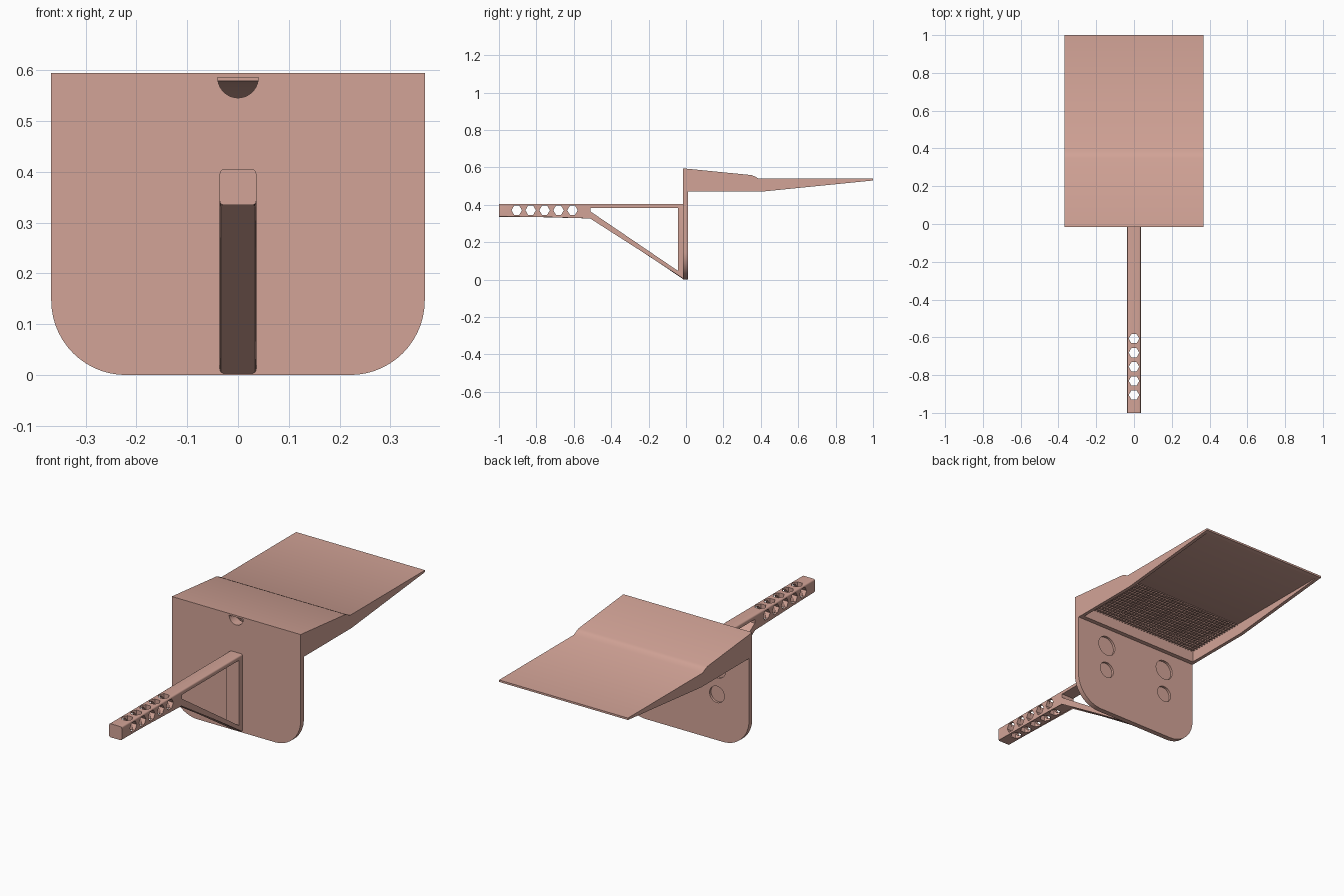
import bpy, bmesh
from math import sin, cos, pi

if "Cube" in bpy.data.objects:
    bpy.data.objects.remove(bpy.data.objects["Cube"])

mat = bpy.data.materials.new("salmon_plastic")
mat.diffuse_color = (0.65, 0.37, 0.31, 1)
mat.use_nodes = True
mat.node_tree.nodes["Principled BSDF"].inputs["Base Color"].default_value = mat.diffuse_color


def finish(name, bm):
    bmesh.ops.recalc_face_normals(bm, faces=bm.faces)
    me = bpy.data.meshes.new(name)
    bm.to_mesh(me)
    bm.free()
    me.materials.append(mat)
    ob = bpy.data.objects.new(name, me)
    bpy.context.collection.objects.link(ob)
    return ob


def prism_into(bm, pts, axis, lo, hi):
    """Extrude a 2D outline along an axis (outline uses the other two axes in order)."""
    def place(u, v, t):
        return {"x": (t, u, v), "y": (u, t, v), "z": (u, v, t)}[axis]
    a = [bm.verts.new(place(u, v, lo)) for u, v in pts]
    b = [bm.verts.new(place(u, v, hi)) for u, v in pts]
    bm.faces.new(a)
    bm.faces.new(b[::-1])
    n = len(pts)
    for i in range(n):
        j = (i + 1) % n
        bm.faces.new((a[i], b[i], b[j], a[j]))


def prisms(name, outlines, axis, lo, hi):
    bm = bmesh.new()
    for pts in outlines:
        prism_into(bm, pts, axis, lo, hi)
    return finish(name, bm)


def arc(cu, cv, r, a0, a1, n):
    return [(cu + r * cos(a0 + (a1 - a0) * i / n), cv + r * sin(a0 + (a1 - a0) * i / n))
            for i in range(n + 1)]


def ring(cu, cv, r, n, start=0.0):
    return arc(cu, cv, r, start, start + 2 * pi, n)[:-1]


def cut(ob, cutter):
    m = ob.modifiers.new("cut", 'BOOLEAN')
    m.operation, m.solver, m.object = 'DIFFERENCE', 'EXACT', cutter
    apply_all(ob)
    bpy.data.objects.remove(cutter)


def apply_all(ob):
    bpy.ops.object.select_all(action='DESELECT')
    bpy.context.view_layer.objects.active = ob
    ob.select_set(True)
    for m in list(ob.modifiers):
        bpy.ops.object.modifier_apply(modifier=m.name)


def smooth(ob):
    apply_all(ob)
    bpy.ops.object.shade_smooth_by_angle(angle=0.5)


W, R = 0.368, 0.147          # half width, corner radius
FRONT, BACK = -0.015, 0.012  # plate faces

# Back plate with rounded lower corners and four round recesses behind
outline = ([(W, 0.47), (-W, 0.47)] + arc(-W + R, R, R, pi, 1.5 * pi, 14)
           + arc(W - R, R, R, 1.5 * pi, 2 * pi, 14))
plate = prisms("back_plate", [outline], "y", FRONT, BACK)
recesses = [ring(s * 0.185, z, r, 32) for s in (-1, 1) for z, r in ((0.373, 0.052), (0.236, 0.042))]
cut(plate, prisms("recess_cutter", recesses, "y", 0.0, 0.05))
smooth(plate)

# Tray: tapered shell, hollow and open underneath
tray = prisms("tray_shell", [[(FRONT, 0.595), (0.35, 0.559), (0.365, 0.553), (0.39, 0.54),
                              (1, 0.54), (1, 0.53), (0.4, 0.47), (FRONT, 0.47)]], "x", -W, W)
cut(tray, prisms("cavity_cutter", [[(0.035, 0.4), (0.98, 0.4), (0.98, 0.531), (0.38, 0.531),
                                    (0.345, 0.55), (0.035, 0.582)]], "x", -W + 0.018, W - 0.018))
# Half-round opening at the front
cut(tray, prisms("opening_cutter", [arc(0, 0.586, 0.04, pi, 2 * pi, 20)], "y", -0.05, 0.06))
smooth(tray)

# Fine grille under the raised part of the tray
bm = bmesh.new()
bmesh.ops.create_grid(bm, x_segments=40, y_segments=18, size=0.5)
for v in bm.verts:
    v.co = (v.co.x * 0.71, 0.205 + v.co.y * 0.35, 0.53)
cells = list(bm.faces)
bmesh.ops.inset_individual(bm, faces=cells, thickness=0.004)
bmesh.ops.delete(bm, geom=cells, context='FACES')
grille = finish("tray_grille", bm)
sol = grille.modifiers.new("thickness", 'SOLIDIFY')
sol.thickness, sol.offset = 0.007, 0
apply_all(grille)

# Arm with diagonal brace
A = 0.036
bm = bmesh.new()
prism_into(bm, [(-1, 0.335), (-1, 0.405), (-0.012, 0.405), (-0.012, 0.001), (-0.51, 0.335)],
           "x", -A, A)
long_edges = [e for e in bm.edges
              if abs(e.verts[0].co.x - e.verts[1].co.x) < 1e-5
              and abs(e.verts[0].co.y - e.verts[1].co.y) > 0.1]
bmesh.ops.bevel(bm, geom=long_edges, offset=0.008, segments=4, profile=0.5, affect='EDGES')
arm = finish("braced_arm", bm)
cut(arm, prisms("brace_gap_cutter", [[(-0.51, 0.384), (-0.043, 0.384), (-0.043, 0.047),
                                      (-0.51, 0.364)]], "x", -0.1, 0.1))
# Hexagonal holes, sideways and vertical
ys = [-0.905 + 0.0745 * i for i in range(5)]
cut(arm, prisms("side_hole_cutter", [ring(y, 0.371, 0.028, 6) for y in ys], "x", -0.1, 0.1))
cut(arm, prisms("top_hole_cutter", [ring(0, y, 0.028, 6) for y in ys], "z", 0.2, 0.5))
smooth(arm)
